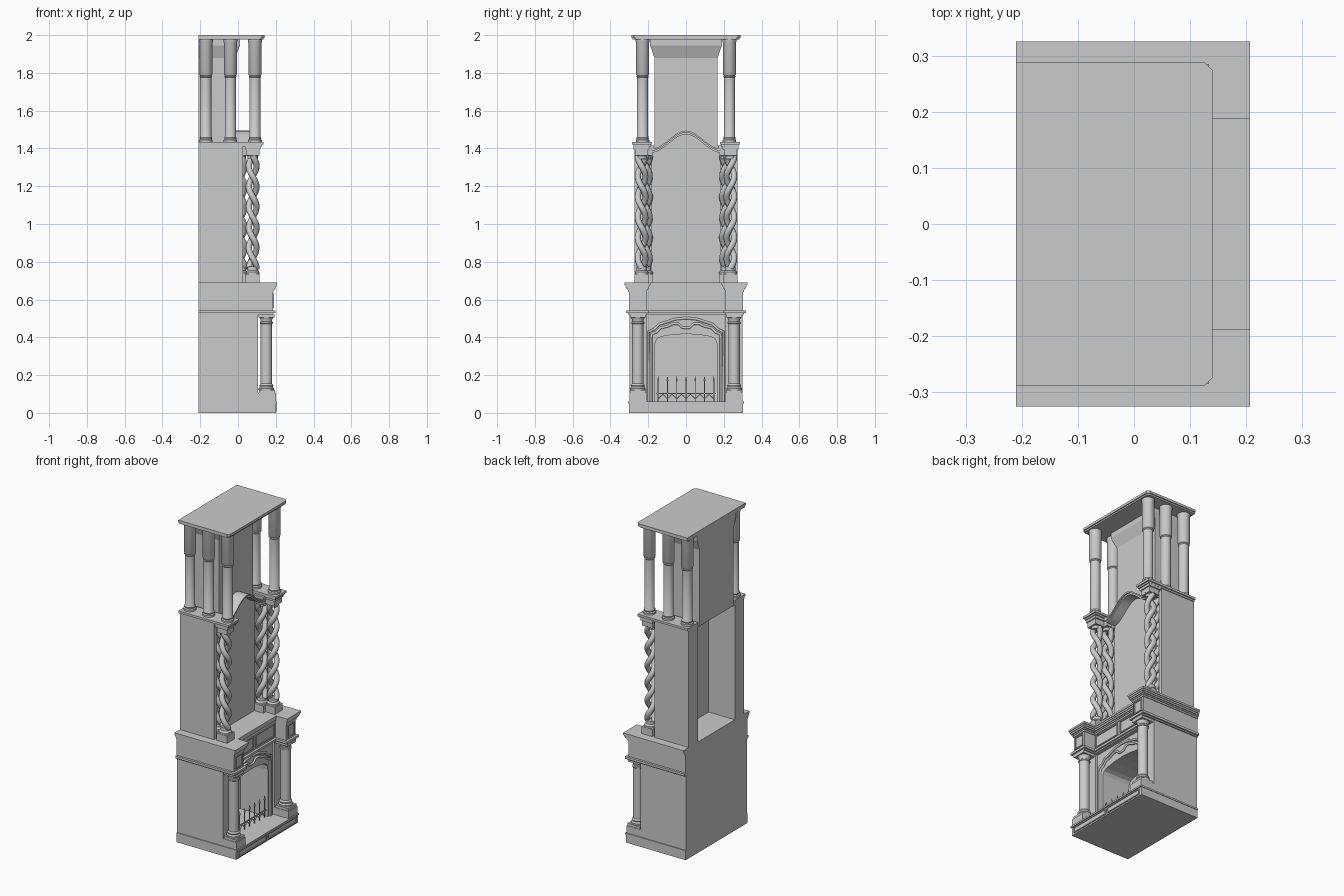
import bpy, bmesh, math
from mathutils import Vector

if "Cube" in bpy.data.objects:
    bpy.data.objects.remove(bpy.data.objects["Cube"])

BACK = -0.21


def finish(name, bm, smooth=False):
    bmesh.ops.recalc_face_normals(bm, faces=bm.faces)
    me = bpy.data.meshes.new(name)
    bm.to_mesh(me)
    bm.free()
    ob = bpy.data.objects.new(name, me)
    bpy.context.collection.objects.link(ob)
    if smooth:
        bpy.ops.object.select_all(action='DESELECT')
        ob.select_set(True)
        bpy.context.view_layer.objects.active = ob
        bpy.ops.object.shade_smooth_by_angle(angle=math.radians(35))
    return ob


def prism(name, pts, axis, a, b):
    """Extrude a 2D outline: axis 'z' takes (x, y) points, axis 'x' takes (y, z)."""
    bm = bmesh.new()
    place = (lambda p, t: (p[0], p[1], t)) if axis == 'z' else (lambda p, t: (t, p[0], p[1]))
    lo = [bm.verts.new(place(p, a)) for p in pts]
    hi = [bm.verts.new(place(p, b)) for p in pts]
    bm.faces.new(lo)
    bm.faces.new(hi)
    n = len(pts)
    for i in range(n):
        j = (i + 1) % n
        bm.faces.new((lo[i], lo[j], hi[j], hi[i]))
    return finish(name, bm)


def box(name, x0, x1, y0, y1, z0, z1):
    return prism(name, [(x0, y0), (x1, y0), (x1, y1), (x0, y1)], 'z', z0, z1)


def lathe(name, prof, x, y, seg=24):
    bm = bmesh.new()
    rings = [[bm.verts.new((x + r * math.cos(2 * math.pi * k / seg),
                            y + r * math.sin(2 * math.pi * k / seg), z))
              for k in range(seg)] for r, z in prof]
    for lo, hi in zip(rings, rings[1:]):
        for k in range(seg):
            m = (k + 1) % seg
            bm.faces.new((lo[k], lo[m], hi[m], hi[k]))
    bm.faces.new(rings[0])
    bm.faces.new(rings[-1])
    return finish(name, bm, True)


def tube(name, pts, r, res=3):
    cu = bpy.data.curves.new(name, 'CURVE')
    cu.dimensions = '3D'
    cu.bevel_depth = r
    cu.bevel_resolution = res
    cu.use_fill_caps = True
    sp = cu.splines.new('POLY')
    sp.points.add(len(pts) - 1)
    for p, q in zip(sp.points, pts):
        p.co = (*q, 1)
    ob = bpy.data.objects.new(name, cu)
    bpy.context.collection.objects.link(ob)
    return ob


def frame(name, x, y0, y1, z0, z1, w=0.006, d=0.005):
    """Raised moulding around a panel on a front (+x) face."""
    box(name + "_bottom", x - d, x + d, y0, y1, z0, z0 + w)
    box(name + "_top", x - d, x + d, y0, y1, z1 - w, z1)
    box(name + "_left", x - d, x + d, y0, y0 + w, z0 + w, z1 - w)
    box(name + "_right", x - d, x + d, y1 - w, y1, z0 + w, z1 - w)


def mirrored(half):
    """Mirror a half path that ends at y = 0."""
    return half + [(-y, z) for y, z in reversed(half[:-1])]


def breakfront(name, off, z0, z1):
    xf, xm, yo, yi = 0.185 + off, 0.11 + off, 0.303 + off, 0.21 - off
    prism(name, [(BACK, -yo), (xf, -yo), (xf, -yi), (xm, -yi),
                 (xm, yi), (xf, yi), (xf, yo), (BACK, yo)], 'z', z0, z1)


# Hearth base with panelled front
box("hearth_base", BACK, 0.2, -0.303, 0.303, 0, 0.05)
box("hearth_slab", BACK, 0.207, -0.306, 0.306, 0.05, 0.06)
for s in (-1, 1):
    a, b = sorted((s * 0.006, s * 0.285))
    frame("hearth_panel", 0.2, a, b, 0.008, 0.046)

# Firebox body with arched opening
half = [(0.165, 0.06), (0.165, 0.35), (0.162, 0.375), (0.152, 0.393),
        (0.13, 0.404), (0.07, 0.414), (0, 0.418)]
arch = mirrored(half)
prism("firebox_surround", [(-0.3, 0.06), (-0.3, 0.52), (0.3, 0.52), (0.3, 0.06)] + arch,
      'x', -0.1, 0.09)
box("firebox_back", BACK, -0.1, -0.3, 0.3, 0.06, 0.52)

# Ogee mouldings around the opening
wave = mirrored([(0.185, 0.06), (0.185, 0.40), (0.18, 0.418), (0.155, 0.428), (0.135, 0.45),
                 (0.1, 0.458), (0.07, 0.472), (0.04, 0.472), (0.02, 0.452), (0, 0.45)])
tube("opening_moulding_inner", [(0.092, y, z) for y, z in wave], 0.007)
crest = mirrored([(0.197, 0.06), (0.197, 0.43), (0.165, 0.445), (0.14, 0.47), (0.1, 0.482),
                  (0.06, 0.496), (0, 0.502)])
tube("opening_moulding_outer", [(0.092, y, z) for y, z in crest], 0.007)

# Fire grate with spikes
for i in range(7):
    y = (i - 3) * 0.049
    lathe("grate_spike", [(0.003, 0.06), (0.003, 0.165), (0.006, 0.17), (0.0005, 0.195)], 0.08, y, 6)
    if i < 6:
        tube("grate_scroll", [(0.08, y, 0.075), (0.08, y + 0.0245, 0.098), (0.08, y + 0.049, 0.075)], 0.003, 1)
box("grate_rail", 0.077, 0.083, -0.16, 0.16, 0.1, 0.106)

# Lower pilasters, pedestals and round columns
for s in (-1, 1):
    a, b = sorted((s * 0.21, s * 0.3))
    box("pilaster", 0.085, 0.105, a, b, 0.06, 0.52)
    box("pedestal", 0.1, 0.2, a, b, 0.06, 0.105)
    box("pedestal_cap", 0.11, 0.195, *sorted((s * 0.213, s * 0.297)), 0.105, 0.12)
    lathe("lower_column", [(0.04, 0.12), (0.041, 0.13), (0.034, 0.138), (0.037, 0.146),
                           (0.03, 0.155), (0.03, 0.47), (0.034, 0.473), (0.034, 0.48),
                           (0.03, 0.484), (0.031, 0.495), (0.039, 0.508)], 0.15, s * 0.255)
    box("column_abacus", 0.108, 0.192, *sorted((s * 0.213, s * 0.297)), 0.505, 0.522)

# Mantel: string course, frieze and flared cornice
breakfront("string_course_low", 0.004, 0.52, 0.528)
breakfront("string_course", 0.014, 0.528, 0.542)
breakfront("frieze", 0.0, 0.542, 0.645)
for i, off in enumerate((0.004, 0.008, 0.014, 0.018, 0.022)):
    z = (0.64, 0.65, 0.658, 0.668, 0.678, 0.69)
    breakfront("cornice_step", off, z[i], z[i + 1])
for s in (-1, 1):
    frame("frieze_end_panel", 0.185, *sorted((s * 0.222, s * 0.29)), 0.555, 0.632)
    frame("frieze_centre_panel", 0.11, *sorted((s * 0.01, s * 0.2)), 0.555, 0.632)

# Overmantel: side walls, panel with ogee top, hood moulding
for s in (-1, 1):
    box("overmantel_side", BACK, -0.03, *sorted((s * 0.18, s * 0.25)), 0.69, 1.412)
    box("overmantel_outer_wall", BACK, 0.027, *sorted((s * 0.25, s * 0.273)), 0.69, 1.412)
ogee = [(0.183 - 0.366 * i / 24, 1.378 + 0.048 * (1 + math.cos(math.pi * (1 - 2 * i / 24))))
        for i in range(25)]
prism("overmantel_panel", [(-0.183, 0.69), (0.183, 0.69)] + ogee, 'x', -0.03, -0.01)
for nm, lo, hi, x1 in (("hood_lower", 0.0, 0.01, 0.052), ("hood_upper", 0.01, 0.02, 0.06)):
    prism(nm, [(y, z + hi) for y, z in ogee] + [(y, z + lo) for y, z in reversed(ogee)],
          'x', -0.03, x1)
box("upper_floor", BACK, -0.01, -0.19, 0.19, 1.405, 1.415)

# Barley twist columns, an outer and an inner one on each side
for s in (-1, 1):
    for x, ay in ((0.078, 0.235), (0.015, 0.212)):
        y = s * ay
        h = 0.037
        box("twist_base", x - h, x + h, y - h, y + h, 0.69, 0.735)
        lathe("twist_foot", [(0.036, 0.735), (0.036, 0.745), (0.028, 0.755), (0.028, 0.775)], x, y)
        for ph in (0, math.pi):
            pts = []
            for i in range(89):
                t = i / 88
                g = ph + s * t * 2 * math.pi * 2.75
                pts.append((x + 0.02 * math.cos(g), y + 0.02 * math.sin(g), 0.765 + 0.595 * t))
            tube("twist_strand", pts, 0.0165, 2)
        lathe("twist_neck", [(0.028, 1.345), (0.028, 1.36), (0.036, 1.368)], x, y)
        box("twist_capital", x - 0.035, x + 0.035, y - 0.035, y + 0.035, 1.362, 1.395)
        box("twist_abacus", x - 0.042, x + 0.042, y - 0.042, y + 0.042, 1.395, 1.415)

# Upper shelves carrying three columns each side
for s in (-1, 1):
    box("upper_shelf_lower", BACK, 0.126, *sorted((s * 0.186, s * 0.278)), 1.41, 1.42)
    box("upper_shelf", BACK, 0.134, *sorted((s * 0.18, s * 0.285)), 1.42, 1.434)
    for x in (-0.17, -0.04, 0.09):
        lathe("upper_column", [(0.036, 1.434), (0.036, 1.445), (0.031, 1.45), (0.033, 1.458),
                               (0.029, 1.464), (0.029, 1.775), (0.033, 1.78), (0.03, 1.785),
                               (0.035, 1.793), (0.035, 1.96), (0.037, 1.965), (0.037, 1.98)],
              x, s * 0.23)

# Chimney breast with flared head
box("chimney_breast", BACK, -0.015, -0.167, 0.167, 1.41, 1.9)
bm = bmesh.new()
rings = [[bm.verts.new(p) for p in ((BACK, -w, z), (x, -w, z), (x, w, z), (BACK, w, z))]
         for x, w, z in ((-0.015, 0.167, 1.88), (0.01, 0.19, 1.945), (0.01, 0.19, 1.98))]
for lo, hi in zip(rings, rings[1:]):
    for k in range(4):
        bm.faces.new((lo[k], lo[(k + 1) % 4], hi[(k + 1) % 4], hi[k]))
bm.faces.new(rings[0])
bm.faces.new(rings[-1])
finish("chimney_head", bm)

# Top slab with clipped front corners
for nm, o, z0, z1 in (("top_slab_lower", -0.006, 1.976, 1.985), ("top_slab", 0, 1.985, 2.0)):
    x, y, c = 0.14 + o, 0.288 + o, 0.014
    prism(nm, [(BACK, -y), (x - c, -y), (x, -y + c), (x, y - c), (x - c, y), (BACK, y)], 'z', z0, z1)
